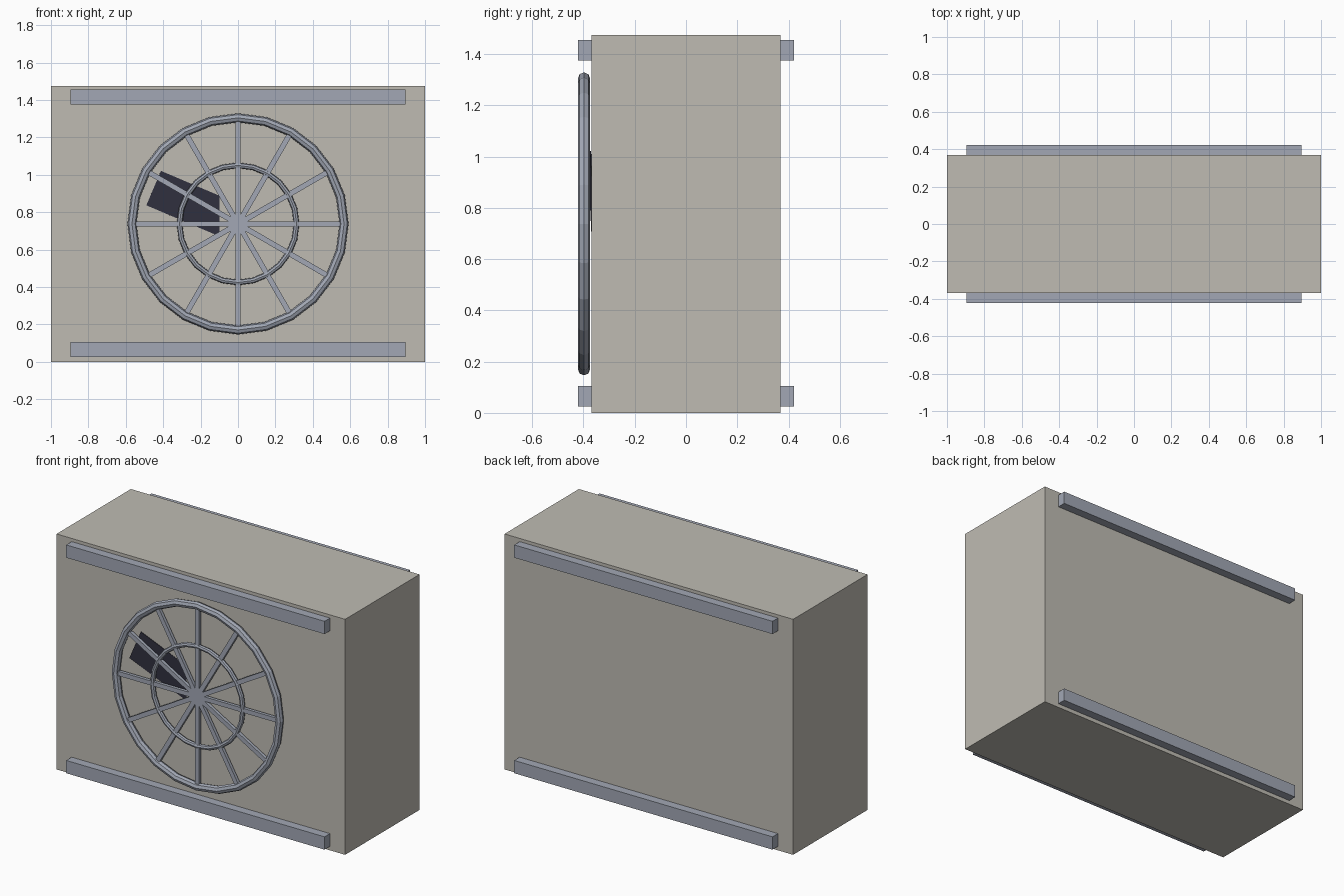
import bpy
from math import radians, pi
from mathutils import Matrix

if "Cube" in bpy.data.objects:
    bpy.data.objects.remove(bpy.data.objects["Cube"], do_unlink=True)


def material(name, rgb):
    mat = bpy.data.materials.new(name)
    mat.use_nodes = True
    mat.diffuse_color = (*rgb, 1)
    mat.node_tree.nodes["Principled BSDF"].inputs["Base Color"].default_value = (*rgb, 1)
    return mat


BEIGE = material("warm_grey_paint", (0.52, 0.50, 0.45))
STEEL = material("blue_grey_metal", (0.36, 0.39, 0.46))
DARK = material("dark_blade", (0.03, 0.03, 0.05))

HALF_DEPTH = 0.368
HEIGHT = 1.475
MID = HEIGHT / 2
GRILLE_Y = -0.398


def finish(name, mat):
    obj = bpy.context.object
    obj.name = name
    obj.data.materials.append(mat)
    return obj


def box(name, mat, size, loc):
    bpy.ops.mesh.primitive_cube_add(size=1, location=loc)
    obj = finish(name, mat)
    obj.data.transform(Matrix.Diagonal((*size, 1)))
    return obj


def ring(name, radius, thickness):
    bpy.ops.mesh.primitive_torus_add(
        major_radius=radius, minor_radius=thickness, major_segments=24,
        minor_segments=8, location=(0, GRILLE_Y, MID), rotation=(pi / 2, 0, 0))
    return finish(name, STEEL)


# Housing
box("housing", BEIGE, (2, 2 * HALF_DEPTH, HEIGHT), (0, 0, MID))

# Horizontal rails on the front and back
for side, sign in (("front", -1), ("back", 1)):
    for level, z in (("lower", 0.065), ("upper", 1.415)):
        box(f"{side}_{level}_rail", STEEL, (1.79, 0.06, 0.08),
            (0, sign * 0.392, z))

# Round fan guard: two rings and six bars across
ring("guard_outer_ring", 0.567, 0.024)
ring("guard_inner_ring", 0.313, 0.015)
for i in range(6):
    bar = box(f"guard_bar_{i + 1}", STEEL, (1.1, 0.02, 0.028), (0, GRILLE_Y, MID))
    bar.rotation_euler.y = radians(30 * i)

# Fan blades, leaning slightly so one side clears the housing face
lean = Matrix.Rotation(0.02, 4, "Z")
for i in range(3):
    blade = box(f"fan_blade_{i + 1}", DARK, (0.44, 0.004, 0.2), (0, 0, 0))
    spin = Matrix.Rotation(radians(-157 + 120 * i), 4, "Y")
    blade.matrix_world = (Matrix.Translation((0, -0.364, MID)) @ lean @ spin
                          @ Matrix.Translation((0.27, 0, 0)))
